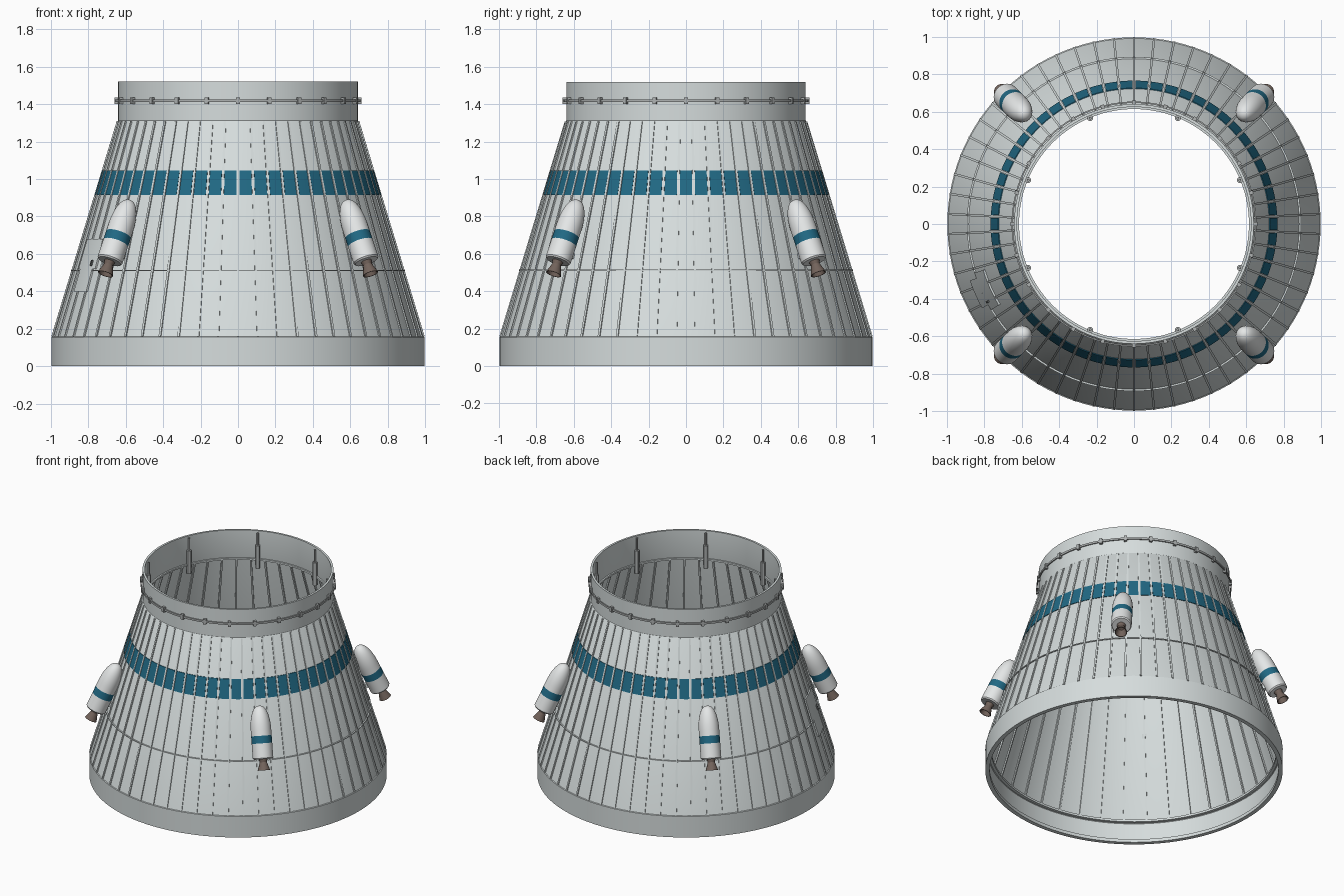
import bpy, bmesh, math
from mathutils import Matrix

if "Cube" in bpy.data.objects:
    bpy.data.objects.remove(bpy.data.objects["Cube"])

TAU = math.tau
PANELS = 58
SLOPE = 0.304
TILT = math.atan(SLOPE)
BOOSTER_TILT = math.radians(25)


def material(name, rgb):
    m = bpy.data.materials.new(name)
    m.use_nodes = True
    m.diffuse_color = (*rgb, 1)
    m.node_tree.nodes["Principled BSDF"].inputs["Base Color"].default_value = (*rgb, 1)
    return m


grey = material("pale grey", (0.67, 0.72, 0.72))
white = material("white", (0.8, 0.82, 0.82))
blue = material("deep blue", (0.015, 0.14, 0.23))
dark = material("dark grey", (0.11, 0.12, 0.12))
steel = material("steel grey", (0.42, 0.44, 0.44))
brown = material("nozzle brown", (0.17, 0.125, 0.105))


def cone_r(z):
    return 0.993 - SLOPE * (z - 0.155)


def finish(name, bm, mats, smooth=True):
    bmesh.ops.recalc_face_normals(bm, faces=bm.faces)
    me = bpy.data.meshes.new(name)
    bm.to_mesh(me)
    bm.free()
    ob = bpy.data.objects.new(name, me)
    bpy.context.collection.objects.link(ob)
    for m in mats:
        me.materials.append(m)
    if smooth:
        bpy.ops.object.select_all(action='DESELECT')
        ob.select_set(True)
        bpy.context.view_layer.objects.active = ob
        bpy.ops.object.shade_smooth_by_angle(angle=math.radians(30))
    return ob


def lathe(bm, profile, steps, closed=False):
    """Spin (radius, z) points around z."""
    vs = [bm.verts.new((r, 0, z)) for r, z in profile]
    es = [bm.edges.new(p) for p in zip(vs, vs[1:])]
    if closed:
        es.append(bm.edges.new((vs[-1], vs[0])))
    bmesh.ops.spin(bm, geom=vs + es, cent=(0, 0, 0), axis=(0, 0, 1), angle=TAU, steps=steps)
    bmesh.ops.remove_doubles(bm, verts=bm.verts, dist=1e-5)


def box(bm, size, matrix):
    bmesh.ops.create_cube(bm, size=1, matrix=matrix @ Matrix.Diagonal((*size, 1)))


def patch(bm, a0, a1, z0, z1, thick, steps=3):
    """Curved plate lying on the cone."""
    rows = []
    for i in range(steps + 1):
        a = a0 + (a1 - a0) * i / steps
        rows.append([bm.verts.new((math.cos(a) * (cone_r(z) + d), math.sin(a) * (cone_r(z) + d), z))
                     for z, d in ((z0, -0.003), (z0, thick), (z1, thick), (z1, -0.003))])
    for p, q in zip(rows, rows[1:]):
        for k in range(4):
            bm.faces.new((p[k], p[(k + 1) % 4], q[(k + 1) % 4], q[k]))
    bm.faces.new(rows[0])
    bm.faces.new(rows[-1])


def ring(name, r, z, w, h, mat):
    bm = bmesh.new()
    lathe(bm, [(r - w, z - h), (r + w, z - h), (r + w, z + h), (r - w, z + h)], PANELS * 2, True)
    finish(name, bm, [mat])


def ribs(name, count, offset, size):
    """Straight bars following the cone, offset from its outer surface."""
    bm = bmesh.new()
    z = 0.732
    for i in range(count):
        box(bm, (*size, 1.15 / math.cos(TILT)), Matrix.Rotation(TAU * i / count - math.pi / 2, 4, 'Z')
            @ Matrix.Translation((cone_r(z) + offset, 0, z)) @ Matrix.Rotation(-TILT, 4, 'Y'))
    finish(name, bm, [grey], False)


# Hollow shell: base skirt, cone and top collar
bm = bmesh.new()
lathe(bm, [(0.997, 0), (0.997, 0.155), (0.991, 0.158), (cone_r(1.31), 1.31), (0.64, 1.312), (0.64, 1.52),
           (0.625, 1.52), (0.625, 1.3), (0.972, 0.158), (0.982, 0.15), (0.982, 0)], PANELS * 2, True)
finish("shell", bm, [grey])
ring("base_lip", 0.98, 0.012, 0.012, 0.012, grey)
ring("inner_skirt_ring", 0.966, 0.16, 0.01, 0.008, grey)
ring("inner_collar_ring", 0.622, 1.31, 0.008, 0.006, grey)

# Narrow stringers outside, wider spaced ribs inside
ribs("stringers", PANELS, 0, (0.012, 0.012))
ribs("inner_ribs", 40, -0.022, (0.014, 0.012))

# Painted band of separate plates between stringers
bm = bmesh.new()
for i in range(PANELS):
    a = TAU * i / PANELS - math.pi / 2
    patch(bm, a + 0.0105, a + TAU / PANELS - 0.0105, 0.915, 1.045, 0.004)
finish("blue_band", bm, [blue])

# Thin hoop around the cone
ring("cone_hoop", cone_r(0.512) + 0.003, 0.512, 0.005, 0.003, grey)

# Collar rail with its clips
ring("collar_rail", 0.65, 1.418, 0.004, 0.007, steel)
bm = bmesh.new()
for i in range(24):
    rot = Matrix.Rotation(TAU * i / 24, 4, 'Z')
    box(bm, (0.026, 0.02, 0.036), rot @ Matrix.Translation((0.646, 0, 1.418)))
finish("rail_clips", bm, [steel], False)

# Guide rods inside the collar
bm = bmesh.new()
for i in range(8):
    rot = Matrix.Rotation(TAU * (i + 0.5) / 8, 4, 'Z')
    for r, z0, z1 in ((0.007, 1.4, 1.51), (0.016, 1.25, 1.42)):
        bmesh.ops.create_cone(bm, cap_ends=True, segments=12, radius1=r, radius2=r, depth=z1 - z0,
                              matrix=rot @ Matrix.Translation((0.612, 0, (z0 + z1) / 2)))
finish("guide_rods", bm, [steel])

# Access hatch with a small handle
bm = bmesh.new()
for d0, d1, z0, z1 in ((19, 29, 0.4, 0.52), (17, 31, 0.52, 0.68)):
    patch(bm, math.pi + math.radians(d0), math.pi + math.radians(d1), z0, z1, 0.009, 6)
finish("access_hatch", bm, [grey])
bm = bmesh.new()
box(bm, (0.02, 0.012, 0.03), Matrix.Rotation(math.pi + math.radians(28), 4, 'Z')
    @ Matrix.Translation((cone_r(0.55) + 0.008, 0, 0.55)) @ Matrix.Rotation(-TILT, 4, 'Y'))
finish("hatch_handle", bm, [dark], False)

# Four small boosters leaning inward, with rounded noses and a painted stripe
R = 0.069
body = [(0, 0), (R * 0.9, 0), (R, 0.008), (R, 0.107), (R, 0.158), (R, 0.2)]
for t in range(1, 12):
    a = t * math.pi / 24
    body.append((R * math.cos(a) ** 0.85, 0.2 + 0.16 * math.sin(a)))
body.append((0, 0.36))
nozzle = [(0, 0.002), (0.03, 0.002), (0.024, -0.02), (0.032, -0.045), (0.042, -0.075),
          (0.037, -0.075), (0.02, -0.025), (0, -0.02)]
for i, side in enumerate(("back_left", "back_right", "front_right", "front_left")):
    place = (Matrix.Rotation(TAU * (i + 0.5) / 4, 4, 'Z') @ Matrix.Translation((0.97, 0, 0.56))
             @ Matrix.Rotation(-BOOSTER_TILT, 4, 'Y'))
    bm = bmesh.new()
    lathe(bm, body, 32)
    for f in bm.faces:
        f.material_index = int(0.107 < f.calc_center_median().z < 0.158)
    finish(side + "_booster", bm, [white, blue]).matrix_world = place
    bm = bmesh.new()
    lathe(bm, nozzle, 24)
    finish(side + "_nozzle", bm, [brown]).matrix_world = place
    # Mounts joining booster and cone
    bm = bmesh.new()
    for z in (0.07, 0.22):
        box(bm, (0.05, 0.03, 0.03), Matrix.Translation((-0.065, 0, z)))
    finish(side + "_mount", bm, [grey], False).matrix_world = place
